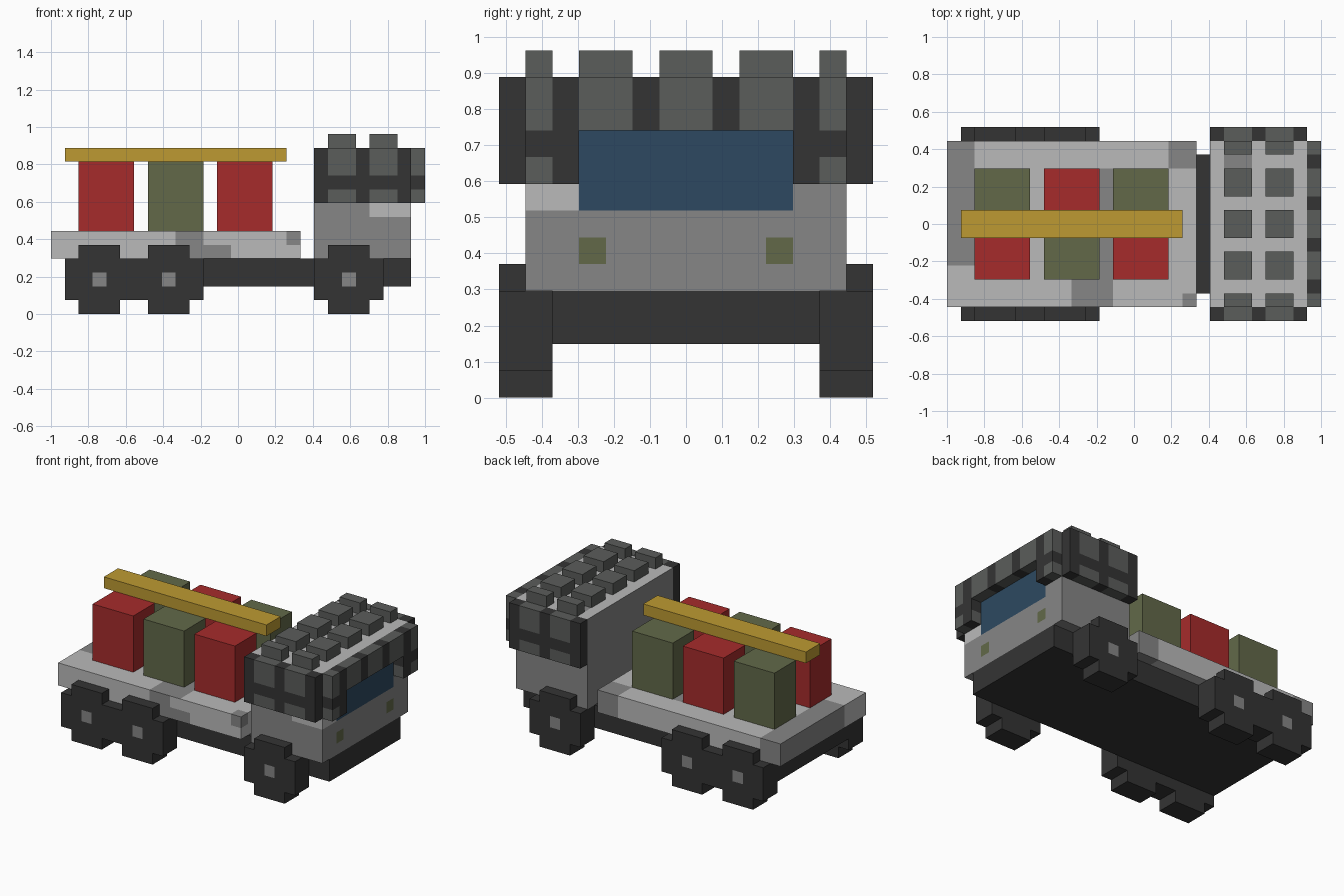
import bpy, bmesh
from mathutils import Vector

if "Cube" in bpy.data.objects:
    bpy.data.objects.remove(bpy.data.objects["Cube"], do_unlink=True)

# Everything is laid out on a block grid: 27 blocks long, 14 wide, 13 high
U = 2 / 27
BIG = 99


def material(name, rgb):
    lin = [((c / 255 + 0.055) / 1.055) ** 2.4 for c in rgb] + [1]
    m = bpy.data.materials.new(name)
    m.use_nodes = True
    m.diffuse_color = lin
    bsdf = next(n for n in m.node_tree.nodes if n.type == 'BSDF_PRINCIPLED')
    bsdf.inputs["Base Color"].default_value = lin
    return m


DARK = material("dark rubber", (52, 52, 52))
TILE = material("armour grey", (91, 93, 91))
MID = material("mid grey", (134, 134, 134))
LIGHT = material("light grey", (186, 186, 186))
BLUE = material("window blue", (45, 73, 97))
OLIVE = material("olive", (98, 105, 73))
GOLD = material("gold", (189, 154, 50))
RED = material("red", (166, 43, 43))


def block(name, lo, hi, mat, paint=()):
    """Box from lo to hi in blocks; paint = (lo, hi, material) regions cut into its faces."""
    lo, hi = Vector(lo), Vector(hi)
    bm = bmesh.new()
    bmesh.ops.create_cube(bm, size=1)
    for v in bm.verts:
        v.co = Vector([(lo[i] + hi[i]) / 2 + v.co[i] * (hi[i] - lo[i]) for i in range(3)])
    # Cut along every region boundary that crosses the box
    for axis in range(3):
        for c in sorted({r[k][axis] for r in paint for k in (0, 1)}):
            if lo[axis] < c < hi[axis]:
                n, p = Vector((0, 0, 0)), Vector((0, 0, 0))
                n[axis], p[axis] = 1, c
                bmesh.ops.bisect_plane(bm, geom=bm.verts[:] + bm.edges[:] + bm.faces[:],
                                       plane_co=p, plane_no=n)
    mats = [mat]
    for f in bm.faces:
        c = f.calc_center_median()
        for a, b, m in paint:
            if all(a[i] - 1e-3 <= c[i] <= b[i] + 1e-3 for i in range(3)):
                if m not in mats:
                    mats.append(m)
                f.material_index = mats.index(m)
    for v in bm.verts:
        v.co = Vector((v.co.x - 13.5, v.co.y, v.co.z)) * U
    bmesh.ops.recalc_face_normals(bm, faces=bm.faces[:])
    me = bpy.data.meshes.new(name)
    bm.to_mesh(me)
    bm.free()
    for m in mats:
        me.materials.append(m)
    ob = bpy.data.objects.new(name, me)
    bpy.context.scene.collection.objects.link(ob)
    return ob


# Chassis
block("chassis", (1, -5, 2), (26, 5, 4), DARK)

# Flatbed with camouflage patches
block("flatbed", (0, -6, 4), (18, 6, 6), LIGHT, [
    ((0, -3, 4), (2, 6, 6), MID),
    ((9, -6, 4), (11, -4, 6), MID),
    ((11, -6, 4), (13, -5.5, 5), MID),
    ((11, -6, 6), (12, 4, 6), MID),
    ((16, 4, 4), (18, 6, 6), MID),
    ((17, -6, 5), (18, -5, 6), MID)])

# Cab with roof, patches, windscreen and headlights
block("cab", (19, -6, 4), (26, 6, 12), MID, [
    ((19, -6, 12), (26, 6, 12), LIGHT),
    ((20, 4, 12), (22, 5, 12), MID),
    ((23, -6, 7), (26, -4, 8), LIGHT),
    ((20, 6, 4), (23, 6, 5), LIGHT),
    ((26, -4, 7), (26, 4, 10), BLUE),
    ((26, -4, 5), (26, -3, 6), OLIVE),
    ((26, 3, 5), (26, 4, 6), OLIVE)])

# Armour plates around the cab, with a repeating tile pattern
ROWS = [(-6, -5), (-4, -2), (-1, 1), (2, 4), (5, 6)]
COLS = [(20, 22), (23, 25)]
BANDS = [(8, 9), (10, 12)]
side_tiles = [((x0, -BIG, z0), (x1, BIG, z1), TILE) for x0, x1 in COLS for z0, z1 in BANDS]
front_tiles = [((0, y0, z0), (BIG, y1, z1), TILE) for y0, y1 in ROWS for z0, z1 in BANDS]
for s, side in ((-1, "right"), (1, "left")):
    y0, y1 = sorted((6 * s, 7 * s))
    block(f"side_armour_{side}", (19, y0, 8), (26, y1, 12), DARK, side_tiles)
    y0, y1 = sorted((4 * s, 6 * s))
    block(f"front_armour_pillar_{side}", (26, y0, 8), (27, y1, 10), DARK, front_tiles)
block("front_armour_beam", (26, -6, 10), (27, 6, 12), DARK, front_tiles)

# Raised roof tiles
for i, (x0, x1) in enumerate(COLS):
    for j, (y0, y1) in enumerate(ROWS):
        block(f"roof_tile_{i}_{j}", (x0, y0, 12), (x1, y1, 13), TILE)

# Crates in alternating colours, and the beam lying over them
for i, x in enumerate((2, 7, 12)):
    block(f"crate_right_{i}", (x, -4, 6), (x + 4, -1, 11), (RED, OLIVE)[i % 2])
    block(f"crate_left_{i}", (x, 1, 6), (x + 4, 4, 11), (OLIVE, RED)[i % 2])
block("cargo_beam", (1, -1, 11), (17, 1, 12), GOLD)

# Wheels: a wide middle with narrower top and bottom treads, and a painted hub
for i, x in enumerate((1, 6, 19)):
    for s, side in ((-1, "right"), (1, "left")):
        y0, y1 = sorted((5 * s, 7 * s))
        hub = [((x + 2, 7 * s, 2), (x + 3, 7 * s, 3), MID)]
        block(f"wheel_{side}_{i}", (x, y0, 1), (x + 5, y1, 4), DARK, hub)
        block(f"wheel_bottom_{side}_{i}", (x + 1, y0, 0), (x + 4, y1, 1), DARK)
        block(f"wheel_top_{side}_{i}", (x + 1, y0, 4), (x + 4, y1, 5), DARK)
